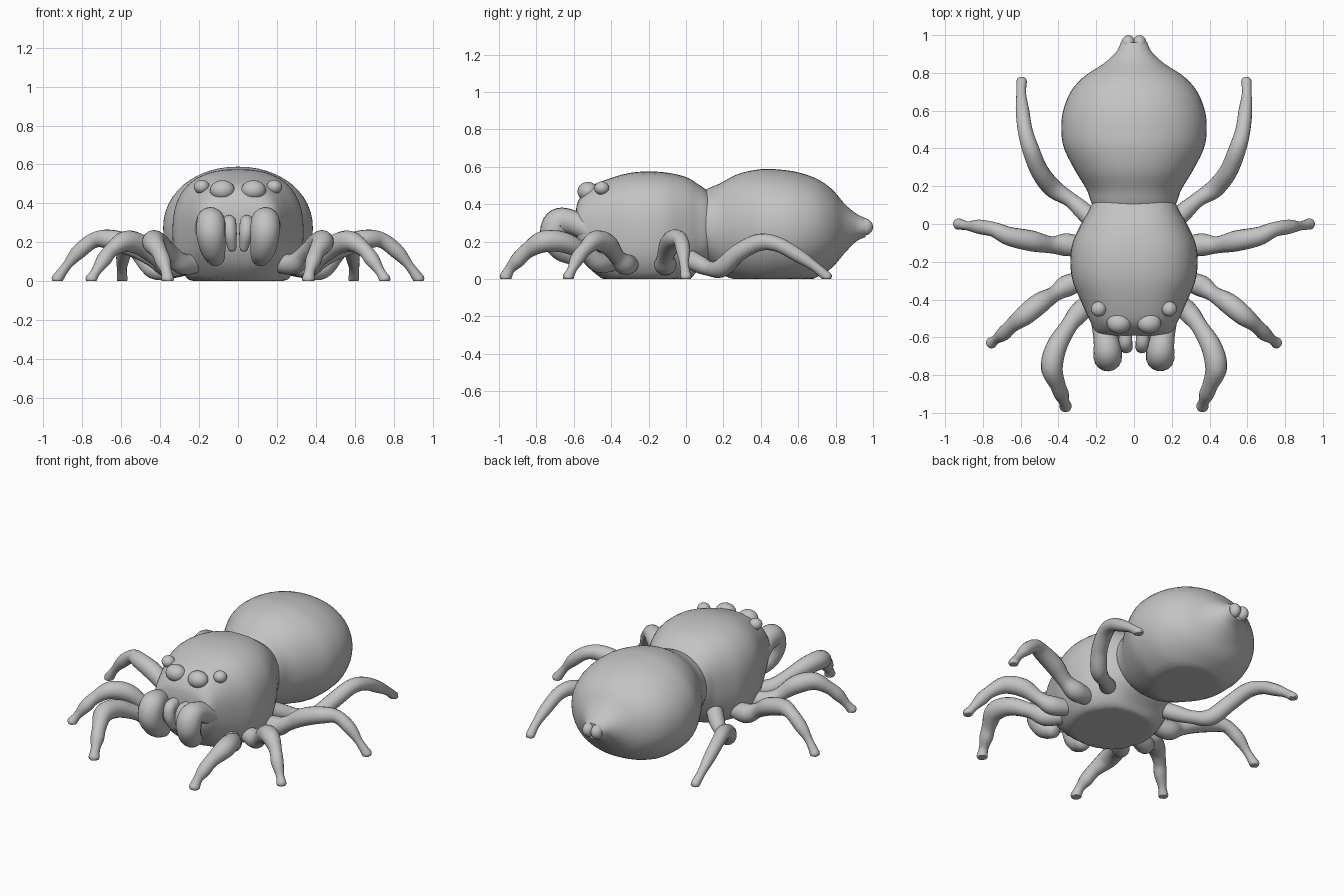
import bpy, bmesh, math
from mathutils import Vector

cube = bpy.data.objects.get("Cube")
if cube:
    bpy.data.objects.remove(cube, do_unlink=True)

grey = bpy.data.materials.new("plain grey")
grey.use_nodes = True
grey.diffuse_color = (0.55, 0.55, 0.55, 1)
grey.node_tree.nodes["Principled BSDF"].inputs["Base Color"].default_value = grey.diffuse_color


def smooth_points(points, steps):
    """Catmull-Rom interpolation of tuples of any length."""
    result = []
    last = len(points) - 1
    for i in range(last):
        quad = [points[max(0, min(last, i + k))] for k in (-1, 0, 1, 2)]
        for s in range(steps):
            t = s / steps
            result.append([
                0.5 * (2 * b + (c - a) * t + (2 * a - 5 * b + 4 * c - d) * t**2
                       + (3 * b - a - 3 * c + d) * t**3)
                for a, b, c, d in zip(*quad)])
    return result + [list(points[-1])]


def skin(name, rings):
    """Join closed rings into a smooth capped skin that rests on the floor."""
    bm = bmesh.new()
    loops = [[bm.verts.new((p[0], p[1], max(p[2], 0))) for p in r] for r in rings]
    n = len(loops[0])
    for a, b in zip(loops, loops[1:]):
        for i in range(n):
            j = (i + 1) % n
            bm.faces.new((a[i], a[j], b[j], b[i]))
    bm.faces.new(loops[0])
    bm.faces.new(loops[-1])
    bmesh.ops.recalc_face_normals(bm, faces=bm.faces)
    mesh = bpy.data.meshes.new(name)
    bm.to_mesh(mesh)
    bm.free()
    finish(name, mesh)


def finish(name, mesh):
    mesh.materials.append(grey)
    obj = bpy.data.objects.new(name, mesh)
    bpy.context.collection.objects.link(obj)
    bpy.ops.object.select_all(action='DESELECT')
    obj.select_set(True)
    bpy.context.view_layer.objects.active = obj
    bpy.ops.object.shade_smooth_by_angle(angle=math.radians(45))


def body(name, stations, power, sides=48):
    """Loft superellipses from stations of (y, half width, bottom, top)."""
    def bend(v):
        return math.copysign(abs(v) ** (2 / power), v)
    rings = []
    for y, w, low, high in smooth_points(stations, 5):
        mid, half = (low + high) / 2, (high - low) / 2
        angles = [2 * math.pi * i / sides for i in range(sides)]
        rings.append([(w * bend(math.cos(a)), y, mid + half * bend(math.sin(a)))
                      for a in angles])
    skin(name, rings)


def limb(name, points, side, sides=16):
    """Sweep a circle along points of (x, y, z, radius), with rounded ends."""
    path = smooth_points(points, 6)
    centres = [Vector((p[0] * side, p[1], p[2])) for p in path]
    radii = [p[3] for p in path]
    ahead = (centres[1] - centres[0]).normalized()
    across = ahead.orthogonal().normalized()
    rings = []
    for i, c in enumerate(centres):
        new = (centres[min(i + 1, len(centres) - 1)] - centres[max(i - 1, 0)]).normalized()
        across = ahead.rotation_difference(new) @ across
        ahead = new
        up = ahead.cross(across)
        # Extra rings at both ends close the tube as a dome
        offsets = [0]
        if i == 0:
            offsets = [-0.95, -0.8, -0.5, 0]
        elif i == len(centres) - 1:
            offsets = [0, 0.5, 0.8, 0.95]
        for k in offsets:
            r = radii[i] * math.sqrt(1 - k * k)
            rings.append([c + ahead * k * radii[i] * 0.8
                          + (across * math.cos(a) + up * math.sin(a)) * r
                          for a in (2 * math.pi * j / sides for j in range(sides))])
    skin(name, rings)


def ball(name, centre, size):
    bm = bmesh.new()
    bmesh.ops.create_uvsphere(bm, u_segments=24, v_segments=16, radius=1)
    bmesh.ops.scale(bm, vec=size, verts=bm.verts)
    bmesh.ops.translate(bm, vec=centre, verts=bm.verts)
    mesh = bpy.data.meshes.new(name)
    bm.to_mesh(mesh)
    bm.free()
    finish(name, mesh)


# Body
body("head_and_thorax", [
    (-0.59, 0.16, 0.22, 0.36), (-0.575, 0.2, 0.15, 0.42), (-0.52, 0.23, 0.06, 0.49),
    (-0.4, 0.285, -0.03, 0.54), (-0.3, 0.325, -0.06, 0.567), (-0.2, 0.337, -0.07, 0.575),
    (-0.1, 0.325, -0.06, 0.568), (0, 0.28, -0.02, 0.545), (0.06, 0.245, 0.04, 0.51),
    (0.11, 0.22, 0.08, 0.475), (0.16, 0.18, 0.12, 0.43)], 2.5)
body("abdomen", [
    (0.03, 0.17, 0.14, 0.42), (0.1, 0.22, 0.09, 0.475), (0.18, 0.25, 0.03, 0.51),
    (0.28, 0.31, -0.01, 0.562), (0.4, 0.37, -0.04, 0.587), (0.5, 0.385, -0.04, 0.585),
    (0.6, 0.375, -0.03, 0.57), (0.7, 0.335, 0.01, 0.535), (0.78, 0.265, 0.06, 0.48),
    (0.85, 0.16, 0.14, 0.4), (0.91, 0.095, 0.2, 0.35), (0.96, 0.07, 0.225, 0.325)], 2.1)

# Leg paths for one side
legs = {
    "front_leg": [
        (0.22, -0.4, 0.09, 0.05), (0.29, -0.47, 0.09, 0.055), (0.345, -0.54, 0.14, 0.045),
        (0.41, -0.65, 0.195, 0.055), (0.435, -0.76, 0.2, 0.058), (0.405, -0.85, 0.15, 0.042),
        (0.385, -0.9, 0.1, 0.04), (0.37, -0.94, 0.055, 0.028), (0.362, -0.965, 0.01, 0.033)],
    "second_leg": [
        (0.28, -0.3, 0.08, 0.05), (0.36, -0.33, 0.08, 0.057), (0.42, -0.37, 0.12, 0.042),
        (0.5, -0.42, 0.185, 0.055), (0.58, -0.485, 0.205, 0.053), (0.65, -0.54, 0.16, 0.038),
        (0.69, -0.58, 0.11, 0.038), (0.73, -0.61, 0.05, 0.025), (0.755, -0.63, 0.01, 0.03)],
    "third_leg": [
        (0.26, -0.12, 0.08, 0.05), (0.36, -0.11, 0.08, 0.06), (0.44, -0.11, 0.12, 0.045),
        (0.54, -0.09, 0.18, 0.055), (0.66, -0.065, 0.215, 0.05), (0.74, -0.03, 0.21, 0.04),
        (0.82, -0.015, 0.15, 0.038), (0.88, -0.01, 0.08, 0.024), (0.93, 0, 0.01, 0.03)],
    "rear_leg": [
        (0.2, 0, 0.12, 0.05), (0.27, 0.07, 0.08, 0.048), (0.34, 0.13, 0.055, 0.04),
        (0.43, 0.19, 0.06, 0.05), (0.5, 0.28, 0.14, 0.048), (0.545, 0.39, 0.195, 0.046),
        (0.575, 0.49, 0.185, 0.04), (0.59, 0.6, 0.125, 0.036), (0.597, 0.69, 0.065, 0.026),
        (0.595, 0.755, 0.01, 0.028)]}

for side, label in ((1, "left"), (-1, "right")):
    for name, points in legs.items():
        limb(f"{label}_{name}", points, side)
    # Curled feelers and the small fangs between them
    limb(f"{label}_feeler", [
        (0.17, -0.5, 0.25, 0.06), (0.15, -0.6, 0.3, 0.065), (0.14, -0.68, 0.305, 0.074),
        (0.138, -0.705, 0.24, 0.075), (0.128, -0.67, 0.165, 0.065),
        (0.115, -0.61, 0.125, 0.05)], side)
    limb(f"{label}_fang", [
        (0.045, -0.55, 0.3, 0.035), (0.045, -0.63, 0.3, 0.036), (0.04, -0.65, 0.24, 0.034),
        (0.03, -0.63, 0.17, 0.022)], side)
    # Eyes and spinnerets
    ball(f"{label}_large_eye", (0.08 * side, -0.525, 0.467), (0.064, 0.055, 0.052))
    ball(f"{label}_small_eye", (0.187 * side, -0.45, 0.485), (0.04, 0.04, 0.036))
    ball(f"{label}_spinneret", (0.03 * side, 0.955, 0.278), (0.037, 0.045, 0.045))
